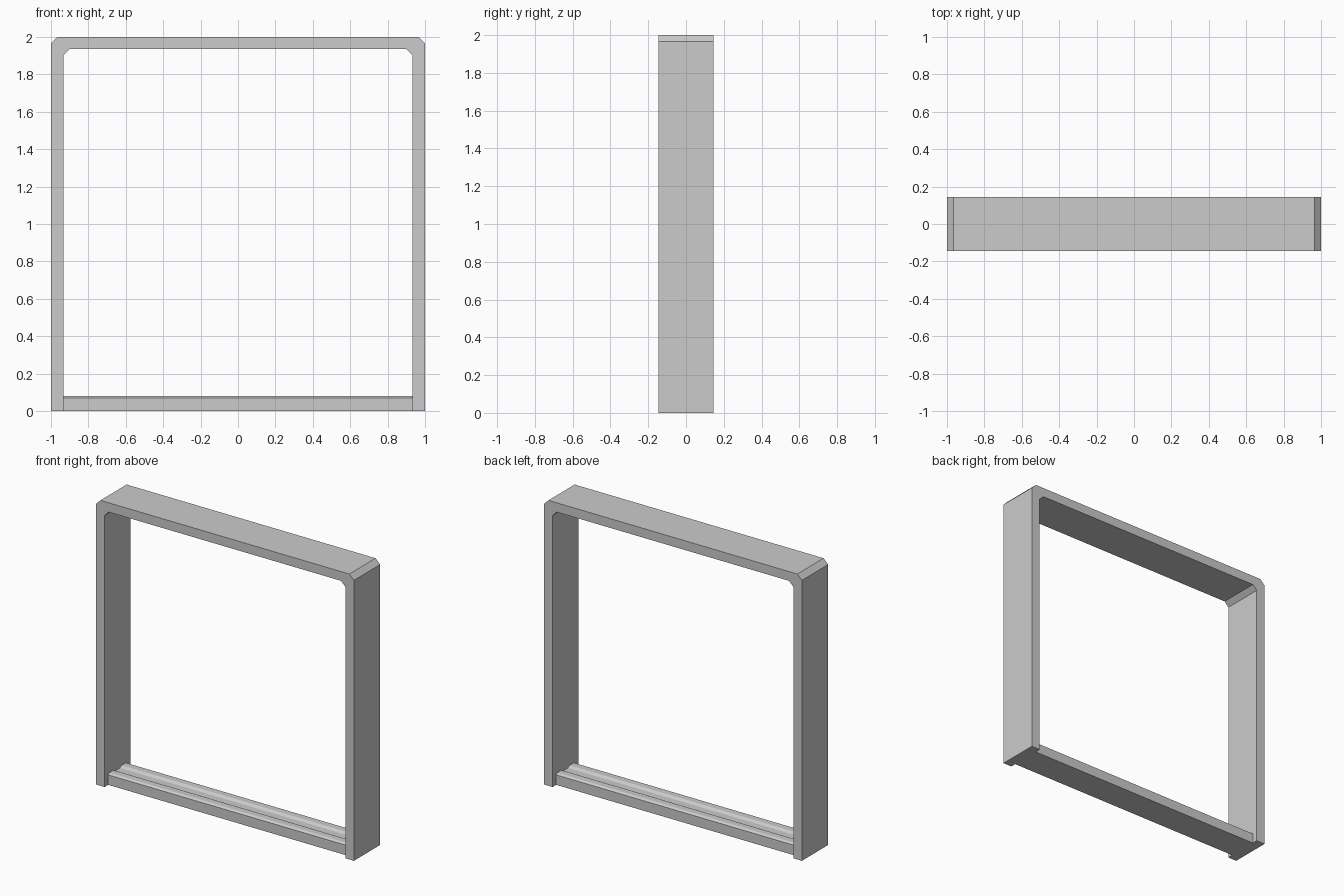
import bpy, bmesh

if "Cube" in bpy.data.objects:
    bpy.data.objects.remove(bpy.data.objects["Cube"])


def extrude_profile(name, points, direction):
    """Make a solid by sweeping a closed planar profile along a vector."""
    bm = bmesh.new()
    face = bm.faces.new([bm.verts.new(p) for p in points])
    ext = bmesh.ops.extrude_face_region(bm, geom=[face])
    moved = [v for v in ext["geom"] if isinstance(v, bmesh.types.BMVert)]
    bmesh.ops.translate(bm, verts=moved, vec=direction)
    bmesh.ops.recalc_face_normals(bm, faces=bm.faces)
    mesh = bpy.data.meshes.new(name)
    bm.to_mesh(mesh)
    bm.free()
    obj = bpy.data.objects.new(name, mesh)
    bpy.context.collection.objects.link(obj)
    return obj


def mirrored(half):
    """Complete a half outline by mirroring its first coordinate."""
    return half + [(-a, b) for a, b in reversed(half)]


DEPTH = 0.29
INNER = 0.933

# Door surround: two legs and a header with chamfered corners
outer = [(1.0, 0.0), (1.0, 1.965), (0.965, 2.0)]
inner = [(INNER, 0.0), (INNER, 1.902), (0.9, 1.935)]
outline = mirrored(outer) + mirrored([(-x, z) for x, z in inner])
extrude_profile("door_surround", [(x, -DEPTH / 2, z) for x, z in outline],
                (0, DEPTH, 0))

# Threshold: inset sill with two raised rails and a shallow centre groove
half = [(0.105, 0.0), (0.105, 0.07), (0.09, 0.08), (0.045, 0.08),
        (0.025, 0.069), (0.012, 0.069)]
extrude_profile("threshold", [(-INNER, y, z) for y, z in mirrored(half)],
                (2 * INNER, 0, 0))
